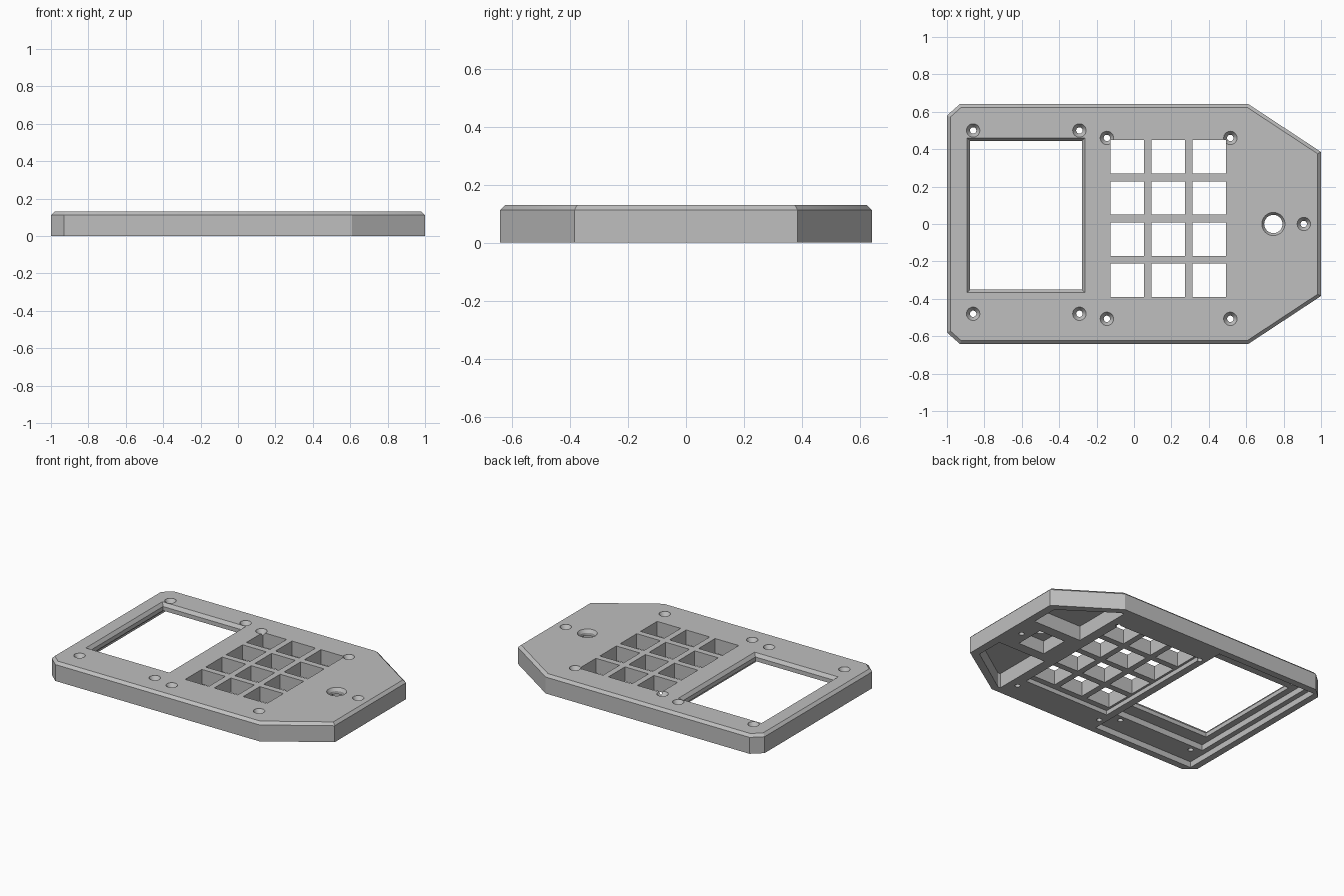
import bpy, bmesh, math
from mathutils import Vector

cube = bpy.data.objects.get("Cube")
if cube:
    bpy.data.objects.remove(cube, do_unlink=True)

grey = bpy.data.materials.new("plain_grey")
grey.use_nodes = True
colour = (0.52, 0.52, 0.52, 1)
grey.diffuse_color = colour
grey.node_tree.nodes["Principled BSDF"].inputs["Base Color"].default_value = colour


def loft(name, sections):
    """Closed solid through (height, outline) sections, bottom to top."""
    bm = bmesh.new()
    rings = [[bm.verts.new((x, y, z)) for x, y in pts] for z, pts in sections]
    n = len(rings[0])
    for low, high in zip(rings, rings[1:]):
        for i in range(n):
            j = (i + 1) % n
            bm.faces.new((low[i], low[j], high[j], high[i]))
    bm.faces.new(rings[0][::-1])
    bm.faces.new(rings[-1])
    bmesh.ops.recalc_face_normals(bm, faces=bm.faces)
    mesh = bpy.data.meshes.new(name)
    bm.to_mesh(mesh)
    bm.free()
    obj = bpy.data.objects.new(name, mesh)
    bpy.context.collection.objects.link(obj)
    mesh.materials.append(grey)
    return obj


def inset(pts, d):
    """Offset a counter-clockwise outline inward by d."""
    out = []
    for i, p in enumerate(pts):
        p, a, b = Vector(p), Vector(pts[i - 1]), Vector(pts[(i + 1) % len(pts)])
        u, v = (p - a).normalized(), (b - p).normalized()
        n1, n2 = Vector((-u.y, u.x)), Vector((-v.y, v.x))
        out.append(tuple(p + (n1 + n2) * d / (1 + n1.dot(n2))))
    return out


def rect(x0, y0, x1, y1):
    return [(x0, y0), (x1, y0), (x1, y1), (x0, y1)]


def circle(x, y, r, n=32):
    return [(x + r * math.cos(math.tau * i / n), y + r * math.sin(math.tau * i / n))
            for i in range(n)]


# Faceplate body with a chamfered top edge
half = [(-1, -0.58), (-0.93, -0.642), (0.61, -0.642), (1, -0.385)]
outline = half + [(x, -y) for x, y in reversed(half)]
body = loft("faceplate", [(0, outline), (0.112, outline), (0.13, inset(outline, 0.018))])


def cut(sections):
    cutter = loft("cutter", sections)
    cutter.hide_render = True
    mod = body.modifiers.new("cut", "BOOLEAN")
    mod.operation = "DIFFERENCE"
    mod.solver = "EXACT"
    mod.object = cutter
    bpy.context.view_layer.objects.active = body
    bpy.ops.object.modifier_apply(modifier=mod.name)
    bpy.data.objects.remove(cutter, do_unlink=True)


def pocket(pts, depth):
    cut([(-0.1, pts), (depth, pts)])


# Underside pockets: screen bay in two steps, then key bay
pocket(rect(-0.955, -0.595, -0.19, 0.595), 0.04)
pocket(rect(-0.92, -0.44, -0.22, 0.55), 0.08)
pocket(rect(-0.14, -0.43, 0.51, 0.47), 0.03)

# Corner pockets either side of the knob mount
corner = [(0.58, 0.17), (0.945, 0.17), (0.945, 0.36), (0.6, 0.595), (0.58, 0.595)]
pocket(corner, 0.1)
pocket([(x, -y) for x, y in reversed(corner)], 0.1)

# Square pocket and round hole for the knob
pocket(rect(0.645, -0.1, 0.845, 0.1), 0.09)
cut([(-0.1, circle(0.745, 0, 0.049)), (0.11, circle(0.745, 0, 0.049)),
     (0.13, circle(0.745, 0, 0.062)), (0.2, circle(0.745, 0, 0.062))])

# Screen window with a sloping edge
window = rect(-0.893, -0.367, -0.262, 0.46)
opening = inset(window, 0.017)
cut([(-0.1, opening), (0.108, opening), (0.13, window), (0.2, window)])

# Grid of key openings
for col in range(3):
    for row in range(4):
        x, y = -0.125 + 0.219 * col, -0.39 + 0.22 * row
        cut_shape = rect(x, y, x + 0.178, y + 0.178)
        cut([(-0.1, cut_shape), (0.2, cut_shape)])

# Countersunk screw holes
screws = [(x, y) for x in (-0.86, -0.292) for y in (-0.48, 0.5)]
screws += [(x, y) for x in (-0.145, 0.515) for y in (-0.507, 0.46)]
screws.append((0.908, 0))
for x, y in screws:
    shaft, head = circle(x, y, 0.017, 24), circle(x, y, 0.036, 24)
    cut([(-0.1, shaft), (0.1, shaft), (0.128, head), (0.2, head)])

bpy.ops.object.select_all(action="DESELECT")
body.select_set(True)
bpy.context.view_layer.objects.active = body
bpy.ops.object.shade_smooth_by_angle(angle=math.radians(25))
